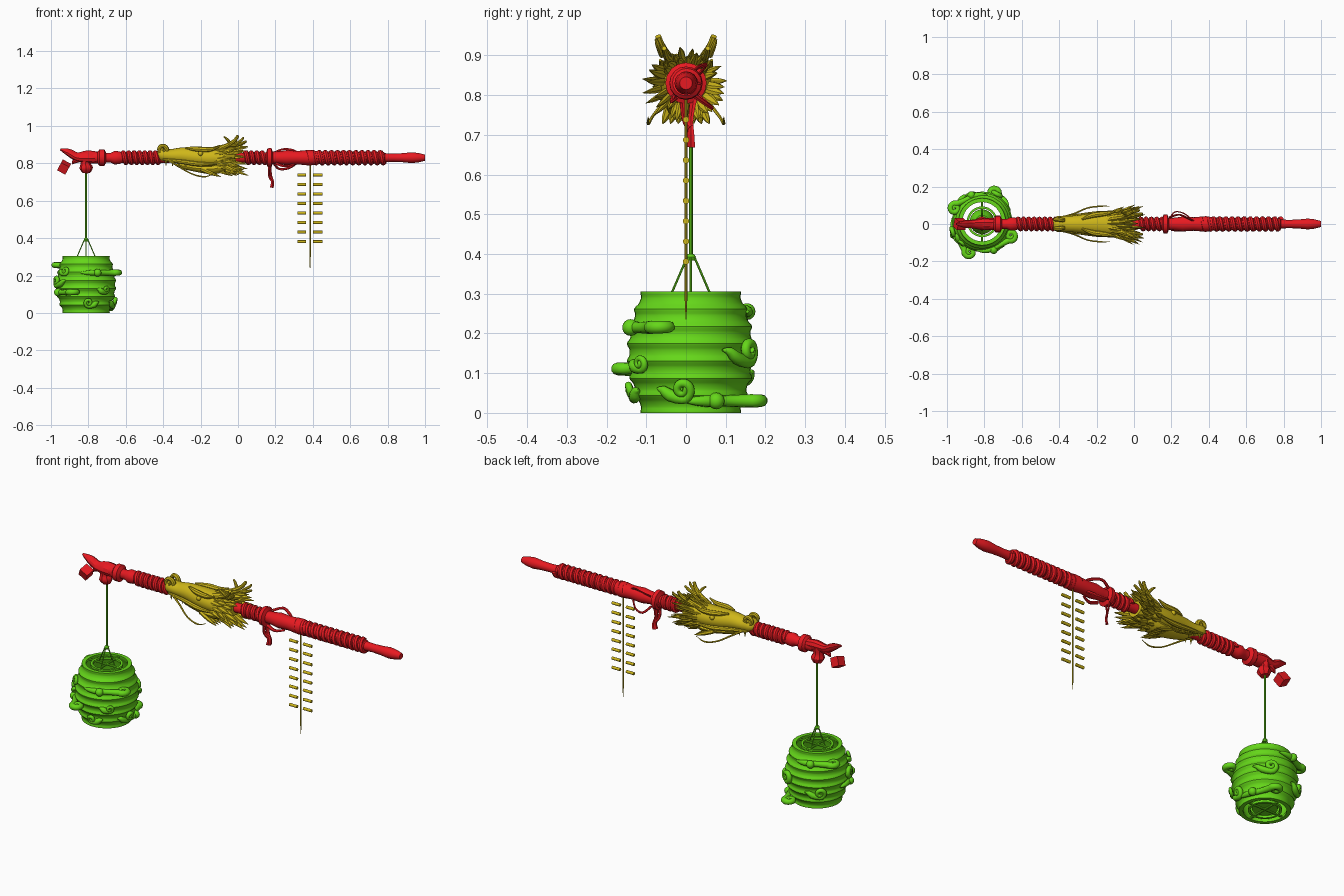
import bpy, bmesh, random
from math import sin, cos, pi, radians
from mathutils import Vector, Matrix

if "Cube" in bpy.data.objects:
    bpy.data.objects.remove(bpy.data.objects["Cube"])

random.seed(4)

def material(name, c):
    m = bpy.data.materials.new(name)
    m.diffuse_color = (*c, 1)
    m.use_nodes = True
    m.node_tree.nodes["Principled BSDF"].inputs["Base Color"].default_value = m.diffuse_color
    return m

RED = material("red", (0.8, 0.01, 0.015))
GOLD = material("gold", (0.62, 0.47, 0.01))
GREEN = material("green", (0.13, 0.68, 0.01))

def finish(name, bm, mat, angle=40):
    bmesh.ops.recalc_face_normals(bm, faces=bm.faces)
    me = bpy.data.meshes.new(name)
    bm.to_mesh(me)
    bm.free()
    ob = bpy.data.objects.new(name, me)
    bpy.context.collection.objects.link(ob)
    me.materials.append(mat)
    bpy.context.view_layer.objects.active = ob
    ob.select_set(True)
    bpy.ops.object.shade_smooth_by_angle(angle=radians(angle))
    ob.select_set(False)
    return ob

def smooth(pts, k=5):
    """Catmull-Rom through (x, y, z, r...) points."""
    P = [Vector(p) for p in pts]
    P = [P[0]] + P + [P[-1]]
    out = []
    for i in range(1, len(P) - 2):
        a, b, c, d = P[i - 1:i + 3]
        for j in range(k):
            t = j / k
            out.append(0.5 * (2 * b + (c - a) * t + (2 * a - 5 * b + 4 * c - d) * t * t
                              + (3 * b - a - 3 * c + d) * t ** 3))
    return out + [P[-2]]

def skin(bm, rings, closed=False):
    n = len(rings[0])
    pairs = list(zip(rings, rings[1:])) + ([(rings[-1], rings[0])] if closed else [])
    for a, b in pairs:
        for j in range(n):
            bm.faces.new((a[j], a[(j + 1) % n], b[(j + 1) % n], b[j]))
    if not closed:
        bm.faces.new(rings[0])
        bm.faces.new(rings[-1])

def tube(bm, pts, n=8, flat=1.0):
    """Round tube along points (x, y, z, radius)."""
    C = [Vector(p[:3]) for p in pts]
    rings, side = [], None
    for i, c in enumerate(C):
        t = (C[min(i + 1, len(C) - 1)] - C[max(i - 1, 0)]).normalized()
        if side is None:
            side = t.orthogonal().normalized()
        side = (side - t * side.dot(t)).normalized()
        up, r = t.cross(side), max(pts[i][3], 0.0008)
        rings.append([bm.verts.new(c + side * r * cos(2 * pi * j / n) + up * r * flat * sin(2 * pi * j / n))
                      for j in range(n)])
    skin(bm, rings)

def loft_x(bm, secs, n=20):
    """Elliptic sections (x, z, half height, half width)."""
    skin(bm, [[bm.verts.new((x, w * cos(2 * pi * j / n), z + h * sin(2 * pi * j / n))) for j in range(n)]
              for x, z, h, w in secs])

# ---------- red staff ----------
Z = 0.83
bm = bmesh.new()
profile = [(-.79, .03), (-.75, .032), (-.74, .045), (-.715, .045), (-.705, .026), (-.68, .026), (-.66, .036),
           (-.635, .034), (-.62, .028), (-.42, .028), (-.2, .024), (.03, .026), (.15, .028), (.158, .05),
           (.178, .052), (.186, .032), (.22, .034), (.26, .04), (.32, .036), (.385, .042), (.43, .034), (.78, .03),
           (.785, .024), (.83, .022), (.88, .024), (.93, .029), (.965, .025), (1.0, .016)]
loft_x(bm, [(x, Z, r, r) for x, r in profile], 16)
finish("staff_pole", bm, RED)

# Cord wrapped round the staff in three stretches
bm = bmesh.new()
for x0, x1, turns, r, cr in ((-.62, -.42, 7, .026, .014), (.035, .15, 4, .026, .014), (.36, .785, 13, .027, .015)):
    N = turns * 16
    tube(bm, [(x0 + (x1 - x0) * i / N, r * cos(2 * pi * i / 16), Z + r * sin(2 * pi * i / 16), cr)
              for i in range(N + 1)], 8)
finish("staff_cord_wrap", bm, RED)

# Hooked tip, hanging lug and crystal
bm = bmesh.new()
tube(bm, smooth([(-.73, 0, .83, .03), (-.8, 0, .835, .037), (-.86, 0, .835, .026), (-.905, 0, .858, .022),
                 (-.95, 0, .875, .006)]), 10, .8)
tube(bm, smooth([(-.812, .003, .835, .03), (-.815, .004, .8, .027), (-.812, .006, .775, .036),
                 (-.812, .01, .75, .022)], 3), 8)
tube(bm, smooth([(-.84, 0, .83, .022), (-.875, 0, .81, .012), (-.885, 0, .795, .002)], 3), 8)
finish("staff_hook", bm, RED, 30)
bm = bmesh.new()
bmesh.ops.create_cube(bm, size=.05, matrix=Matrix.Translation((-.93, 0, .78)) @ Matrix.Rotation(.5, 4, 'Y')
                      @ Matrix.Rotation(.4, 4, 'X'))
finish("loose_crystal", bm, RED, 10)

# Ribbon ends tied behind the collar
bm = bmesh.new()
tube(bm, smooth([(.17, .02, .8, .014), (.175, .012, .74, .009), (.185, .012, .70, .012), (.18, .012, .67, .015)], 4), 6, .5)
tube(bm, smooth([(.17, -.01, .79, .01), (.165, -.005, .74, .008), (.18, .01, .715, .013)], 4), 6, .5)
tube(bm, smooth([(.19, .035, .855, .008), (.24, .05, .875, .007), (.29, .03, .87, .008), (.33, .01, .85, .006)], 4), 6, .5)
tube(bm, smooth([(.19, .03, .8, .006), (.22, .065, .77, .006), (.27, .055, .775, .007), (.31, .02, .8, .008)], 4), 6, .5)
tube(bm, smooth([(.2, -.03, .8, .01), (.25, -.035, .785, .008), (.3, -.02, .795, .006)], 4), 6, .5)
finish("ribbon_ends", bm, RED)

# ---------- golden beast head ----------
bm = bmesh.new()
loft_x(bm, smooth([(-.432, .845, .018, .025), (-.41, .845, .036, .042), (-.36, .84, .036, .042), (-.3, .84, .045, .047),
                   (-.22, .832, .053, .06), (-.14, .828, .056, .068), (-.07, .83, .055, .066), (-.01, .83, .04, .048)], 3))
finish("beast_skull", bm, GOLD)
bm = bmesh.new()
loft_x(bm, smooth([(-.33, .79, .006, .02), (-.3, .787, .016, .034), (-.22, .773, .02, .042), (-.13, .77, .03, .05),
                   (-.06, .79, .03, .05)], 3), 14)
finish("beast_jaw", bm, GOLD)

curls, horns, face, whiskers, teeth = (bmesh.new() for _ in range(5))
for s in (-1, 1):
    # nose scroll
    tube(curls, [(-.405 + (.027 - .02 * t) * cos(-.6 + 7.5 * t), s * (.02 + .012 * t), .872 + (.027 - .02 * t) * sin(-.6 + 7.5 * t),
                  .013 - .006 * t) for t in [i / 24 for i in range(25)]])
    # antler with side branches
    tube(horns, smooth([(-.12, s * .035, .87, .013), (-.06, s * .045, .895, .012), (-.02, s * .06, .92, .01),
                        (0, s * .07, .948, .008)], 4))
    tube(horns, smooth([(-.06, s * .045, .895, .01), (0, s * .05, .9, .009), (.045, s * .055, .918, .006)], 4))
    tube(horns, smooth([(-.04, s * .05, .905, .009), (-.06, s * .062, .93, .007), (-.075, s * .068, .942, .004)], 3))
    tube(horns, smooth([(-.015, s * .06, .9, .008), (.02, s * .07, .925, .007), (.03, s * .075, .94, .004)], 3))
    # brow, eye and cheek
    tube(face, smooth([(-.28, s * .025, .882, .005), (-.22, s * .047, .876, .014), (-.15, s * .056, .874, .012),
                       (-.1, s * .065, .888, .003)], 4))
    bmesh.ops.create_uvsphere(face, u_segments=12, v_segments=8, radius=.013, matrix=Matrix.Translation((-.2, s * .056, .852)))
    tube(face, smooth([(-.4, s * .035, .82, .006), (-.3, s * .044, .808, .011), (-.2, s * .056, .795, .012),
                       (-.1, s * .068, .8, .004)], 4))
    # whisker
    tube(whiskers, smooth([(-.37, s * .04, .815, .006), (-.32, s * .055, .785, .005), (-.25, s * .085, .745, .004),
                           (-.18, s * .095, .728, .004), (-.13, s * .095, .745, .001)], 5), 6)
    for i in range(6):
        x = -.385 + .035 * i
        tube(teeth, [(x, s * .032, .815 - i * .003, .007), (x, s * .034, .787 - i * .003, .001)], 6)
finish("nose_scrolls", curls, GOLD)
finish("antlers", horns, GOLD)
finish("brows_and_cheeks", face, GOLD)
finish("whiskers", whiskers, GOLD)
finish("teeth", teeth, GOLD)

# Mane: layered rings of swept-back spikes
bm = bmesh.new()
for layer, (x0, x1, r1, n) in enumerate(((-.15, -.03, .092, 16), (-.1, .02, .098, 20), (-.06, .05, .085, 20))):
    for i in range(n):
        a = 2 * pi * (i + .5 * layer) / n + random.uniform(-.08, .08)
        rt, xt = r1 + random.uniform(-.01, .014), x1 + random.uniform(-.025, .01)
        if sin(a) > .5:
            rt -= .015
        cy, cz = cos(a), sin(a)
        tube(bm, smooth([(x0, .045 * cy, Z + .042 * cz, .012),
                         ((x0 + xt) / 2, (.05 + rt) / 2 * cy, Z - .002 + (.052 + rt) / 2 * cz, .012),
                         (xt, rt * cy, Z - .003 + rt * cz, .001)], 3), 6, .6)
for i in range(7):
    y = (i - 3) * .014
    tube(bm, smooth([(-.2 + .01 * (i % 2), y, .77, .011), (-.14, y * 1.2, .745, .01), (-.09, y * 1.4, .728, .001)], 3), 6)
finish("mane", bm, GOLD)

# ---------- hanging golden tassel ----------
bm = bmesh.new()
tube(bm, [(.385, 0, .81, .004), (.385, 0, .3, .004), (.385, 0, .235, .001)], 8)
for i in range(8):
    z = .738 - i * .051
    for x0, x1 in ((.317, .364), (.402, .452)):
        tube(bm, [(x0, 0, z, .008), (x1, 0, z, .008)], 10)
finish("bar_tassel", bm, GOLD)

# ---------- green lantern ----------
CX, CY, H = -.812, .012, .305
def barrel(z):
    return .122 + .036 * sin(pi * z / H) ** .9

def lathe(bm, prof, n=40):
    skin(bm, [[bm.verts.new((CX + r * cos(2 * pi * j / n), CY + r * sin(2 * pi * j / n), z)) for j in range(n)]
              for r, z in prof], True)

bm = bmesh.new()
zs = [H * i / 56 for i in range(57)]
outer = [(barrel(z) - .004 + .008 * abs(cos(pi * z / H * 7)) ** 4, z) for z in zs]
lathe(bm, outer + [(.105, H), (.105, H - .012)] + [(barrel(z) - .018, z) for z in zs[-6:4:-5]] + [(.105, .012), (.105, 0)])
finish("lantern_shell", bm, GREEN)

# Spoked frames at both ends, with the lamp inside
bm = bmesh.new()
for z in (.008, H - .008):
    lathe(bm, [(.07, z - .006), (.082, z - .006), (.082, z + .006), (.07, z + .006)], 32)
    for k in range(4):
        a = k * pi / 2
        tube(bm, [(CX + r * cos(a), CY + r * sin(a), z, .006) for r in (0, .11)], 8)
lathe(bm, [(.012, .01), (.062, .01), (.066, .05), (.055, .1), (.035, .13), (.012, .13)], 24)
finish("lantern_frames_and_lamp", bm, GREEN)

# Suspension rod, knot and four strands
bm = bmesh.new()
tube(bm, [(CX, CY, .77, .005), (CX, CY, .39, .005)], 8)
tube(bm, [(CX, CY, .4, .008), (CX, CY, .393, .013), (CX, CY, .383, .01)], 10)
for k in range(4):
    a = k * pi / 2
    tube(bm, [(CX + .01 * cos(a), CY + .01 * sin(a), .39, .003), (CX + .05 * cos(a), CY + .05 * sin(a), .297, .003)], 6)
finish("suspension_cords", bm, GREEN)

# Cloud scrolls: flat curls standing out from the wall, each with a wrapping tail
bm = bmesh.new()
def at(a, r, z, t):
    return (CX + r * cos(a), CY + r * sin(a), z, t)

for deg, z, dist in ((154, .255, .162), (68, .03, .166), (-26, .215, .17), (247, .11, .175)):
    a = radians(deg)
    rb = barrel(z)
    pts = [at(a - radians(d), rb + .004, z, t) for d, t in ((75, .004), (62, .012), (45, .016), (30, .014))]
    c = Vector(at(a, dist, z, 0))
    for i in range(15):
        t = i / 14
        ang, rr = a - pi / 2 + t * 2.9 * pi, .029 * (1 - .8 * t)
        pts.append((c.x + rr * cos(ang), c.y + rr * sin(ang), z + .004 * t, .017 - .006 * t))
    tube(bm, smooth(pts, 2), 10)
    # secondary puff on the tail
    bmesh.ops.create_uvsphere(bm, u_segments=14, v_segments=8, radius=.021,
                              matrix=Matrix.Translation(at(a - radians(42), rb + .012, z, 0)[:3]))

# Upright curls lying on the wall
for deg, z, size, s in ((60, .155, .033, 1), (-8, .058, .028, 1), (200, .17, .03, -1), (130, .1, .03, 1),
                        (275, .055, .024, -1), (310, .125, .02, 1), (225, .225, .022, 1)):
    a = radians(deg)
    pts = []
    for off, dz, t in ((-2.6, .1, .003), (-2.0, .0, .011), (-1.3, -.5, .016)):
        zz = z + dz * size
        pts.append(at(a + s * off * size / .16, barrel(zz) + .006, zz, t))
    for i in range(15):
        t = i / 14
        ang, rr = -pi / 2 + t * 2.8 * pi, size * (.85 - .7 * t)
        zz = z + rr * sin(ang)
        pts.append(at(a + s * rr * cos(ang) / .16, barrel(zz) + .008 + .008 * t, zz, size * (.46 - .2 * t)))
    tube(bm, smooth(pts, 2), 10)
finish("cloud_scrolls", bm, GREEN, 60)
